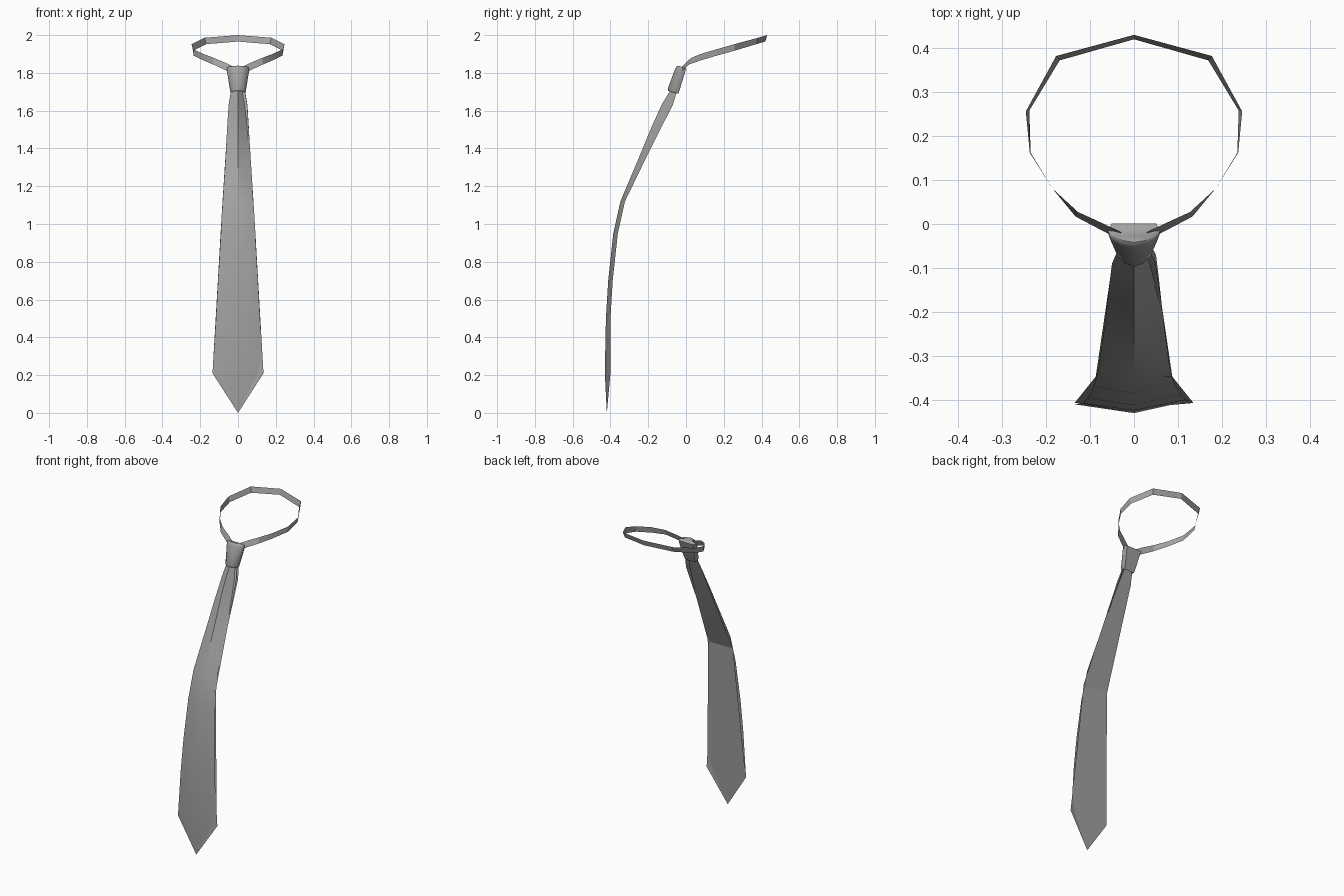
import bpy, bmesh, math
from mathutils import Vector

if "Cube" in bpy.data.objects:
    bpy.data.objects.remove(bpy.data.objects["Cube"])

cloth = bpy.data.materials.new("grey cloth")
cloth.diffuse_color = (0.36, 0.36, 0.36, 1)
cloth.use_nodes = True
cloth.node_tree.nodes["Principled BSDF"].inputs["Base Color"].default_value = cloth.diffuse_color


def grid_object(name, rows, closed=False, cap=False, flip=False, angle=35):
    """Skin a list of equally long point rows."""
    bm = bmesh.new()
    vs = [[bm.verts.new(p) for p in row] for row in rows]
    n = len(rows[0])
    for a, b in zip(vs, vs[1:]):
        for i in range(n if closed else n - 1):
            j = (i + 1) % n
            f = (a[i], b[i], b[j], a[j])
            bm.faces.new(f[::-1] if flip else f)
    if cap:
        bm.faces.new(vs[0])
        bm.faces.new(vs[-1][::-1])
    bmesh.ops.remove_doubles(bm, verts=bm.verts, dist=0.0005)
    if cap:
        bmesh.ops.recalc_face_normals(bm, faces=bm.faces)
    me = bpy.data.meshes.new(name)
    bm.to_mesh(me)
    bm.free()
    me.materials.append(cloth)
    ob = bpy.data.objects.new(name, me)
    bpy.context.collection.objects.link(ob)
    bpy.ops.object.select_all(action='DESELECT')
    ob.select_set(True)
    bpy.context.view_layer.objects.active = ob
    bpy.ops.object.shade_smooth_by_angle(angle=math.radians(angle))
    return ob


# Front blade: height, centre depth, half width, setback of the side edges
front = [(1.73, -0.070, 0.033, 0.025), (1.63, -0.130, 0.050, 0.050),
         (1.50, -0.188, 0.058, 0.043), (1.35, -0.250, 0.066, 0.032),
         (1.12, -0.347, 0.081, 0.020), (0.95, -0.385, 0.091, 0.020),
         (0.70, -0.412, 0.106, 0.020), (0.50, -0.424, 0.117, 0.020),
         (0.21, -0.430, 0.135, 0.025), (0.00, -0.419, 0.0, 0.0)]
grid_object("front_blade", [[(-w, y + s * 0.8, z), (0, y, z), (w, y + s * 1.2, z)]
                            for z, y, w, s in front])

# Flat back lining with one bend at mid height
lining = [(1.72, -0.055, 0.033), (1.63, -0.088, 0.049), (1.04, -0.347, 0.087),
          (0.21, -0.407, 0.135), (0.00, -0.419, 0.0)]
grid_object("back_lining", [[(-w, y, z), (0, y, z), (w, y, z)] for z, y, w in lining],
            flip=True, angle=10)

# Knot: tapered, tilted wedge with softened rims
# front (y, z), back (y, z), half width
knot = [((-0.078, 1.722), (-0.055, 1.705), 0.024),
        ((-0.094, 1.705), (-0.042, 1.690), 0.038),
        ((-0.097, 1.715), (-0.038, 1.696), 0.041),
        ((-0.057, 1.822), (-0.004, 1.806), 0.059),
        ((-0.050, 1.834), (0.001, 1.822), 0.059),
        ((-0.042, 1.838), (-0.008, 1.828), 0.048)]
outline = [(0, 0), (0.5, 0.12), (0.92, 0.42), (1, 0.68), (0.86, 1.0), (0, 1.0)]
outline += [(-x, t) for x, t in outline[-2:0:-1]]
grid_object("knot", [[(x * w, f[0] + (b[0] - f[0]) * t, f[1] + (b[1] - f[1]) * t)
                      for x, t in outline] for f, b, w in knot],
            closed=True, cap=True, angle=40)

# Collar loop: upright ribbon, centre points of the right half and top-edge lean
half = [((0.035, -0.025, 1.818), (-0.006, 0.006)), ((0.075, -0.005, 1.838), (-0.005, 0.006)),
        ((0.130, 0.022, 1.862), (-0.003, 0.005)), ((0.185, 0.080, 1.884), (0, 0)),
        ((0.236, 0.162, 1.908), (0.001, 0)), ((0.242, 0.257, 1.935), (0.004, -0.001)),
        ((0.173, 0.377, 1.969), (0.004, 0.005)), ((0, 0.425, 1.983), (0, 0.005))]
path = half + [((-p[0], p[1], p[2]), (-d[0], d[1])) for p, d in half[-2::-1]]
ribbon = []
for p, d in path:
    lean = Vector((d[0], d[1], 0.017))
    ribbon.append([Vector(p) + lean, Vector(p) - lean])
grid_object("collar_loop", ribbon, flip=True, angle=20)
